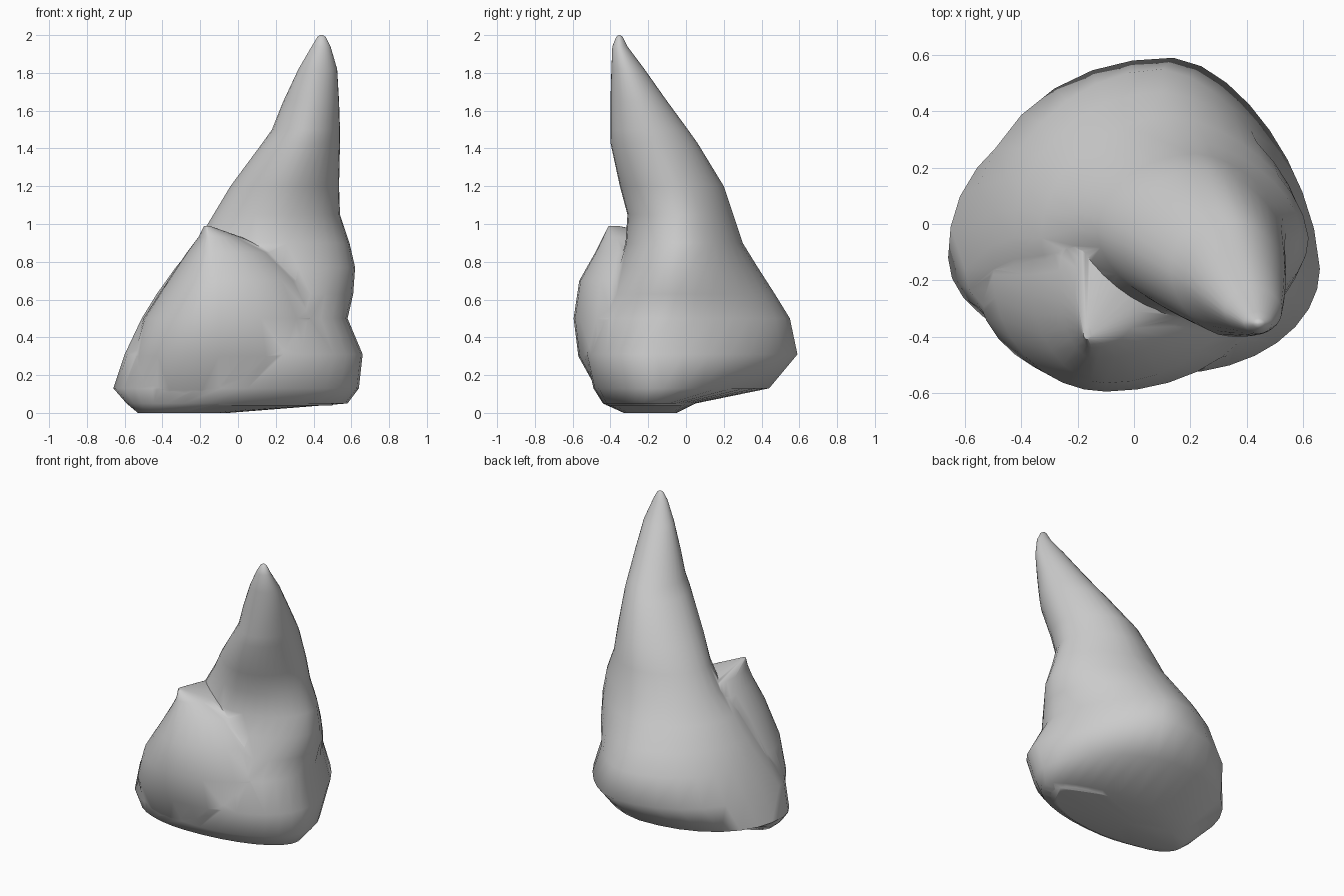
import bpy, bmesh, math

SIDES = 32


def loft(name, sections, roundness):
    """Skin a stack of lopsided superellipses: z, x0, x1, y0, y1, cx, cy.
    roundness(right, back, z) gives the exponent for each quadrant."""
    bm = bmesh.new()
    rings = []
    for z, x0, x1, y0, y1, cx, cy in sections:
        ring = []
        for i in range(SIDES):
            a = 2 * math.pi * i / SIDES
            c, s = math.cos(a), math.sin(a)
            rx = x1 - cx if c > 0 else cx - x0
            ry = y1 - cy if s > 0 else cy - y0
            n = roundness(c > 0, s > 0, z)
            k = (abs(c) ** n + abs(s) ** n) ** (-1 / n)
            ring.append(bm.verts.new((cx + rx * c * k, cy + ry * s * k, z)))
        rings.append(ring)
    for lo, hi in zip(rings, rings[1:]):
        for i in range(SIDES):
            j = (i + 1) % SIDES
            bm.faces.new((lo[i], lo[j], hi[j], hi[i]))
    bm.faces.new(rings[0][::-1])
    bm.faces.new(rings[-1])
    bmesh.ops.recalc_face_normals(bm, faces=bm.faces)
    mesh = bpy.data.meshes.new(name)
    bm.to_mesh(mesh)
    bm.free()
    obj = bpy.data.objects.new(name, mesh)
    bpy.context.collection.objects.link(obj)
    return obj


def spire_roundness(right, back, z):
    if right and back:
        return 1.65 if z < 1.3 else 1.8
    if back:
        return 2.2 if z < 0.4 else 1.95
    if not right and z > 0.8:
        return 1.75
    return 2.0


# Leaning rock spire with a wide, undercut foot
spire = loft("rock_spire", [
    (0.00, -0.53, -0.05, -0.33, -0.05, -0.30, -0.18),
    (0.05, -0.59, 0.58, -0.44, 0.05, -0.10, -0.17),
    (0.13, -0.66, 0.64, -0.49, 0.44, 0.05, -0.12),
    (0.31, -0.60, 0.66, -0.53, 0.59, 0.14, -0.16),
    (0.50, -0.51, 0.58, -0.49, 0.55, 0.10, -0.08),
    (0.63, -0.43, 0.61, -0.43, 0.47, 0.10, -0.05),
    (0.77, -0.33, 0.62, -0.36, 0.38, 0.13, -0.05),
    (0.90, -0.22, 0.59, -0.32, 0.30, 0.18, -0.02),
    (1.05, -0.13, 0.54, -0.31, 0.25, 0.22, -0.03),
    (1.20, -0.04, 0.535, -0.35, 0.20, 0.26, -0.07),
    (1.43, 0.13, 0.54, -0.40, 0.06, 0.34, -0.17),
    (1.50, 0.18, 0.54, -0.40, 0.01, 0.36, -0.20),
    (1.65, 0.24, 0.535, -0.40, -0.10, 0.39, -0.25),
    (1.82, 0.32, 0.525, -0.395, -0.22, 0.42, -0.31),
    (1.94, 0.39, 0.49, -0.39, -0.31, 0.44, -0.35),
    (1.99, 0.42, 0.465, -0.37, -0.335, 0.442, -0.352),
    (2.00, 0.435, 0.45, -0.357, -0.347, 0.442, -0.352),
], spire_roundness)

# Jutting shoulder at the front left, sloping away to the right
shoulder = loft("rock_shoulder", [
    (0.04, -0.53, 0.50, -0.42, 0.00, -0.10, -0.17),
    (0.12, -0.57, 0.57, -0.47, 0.05, -0.10, -0.18),
    (0.30, -0.56, 0.55, -0.57, 0.08, -0.10, -0.20),
    (0.50, -0.50, 0.48, -0.595, 0.10, -0.10, -0.18),
    (0.70, -0.37, 0.37, -0.565, 0.10, -0.10, -0.18),
    (0.85, -0.27, 0.20, -0.48, 0.05, -0.13, -0.22),
    (0.93, -0.21, 0.02, -0.44, -0.06, -0.15, -0.28),
    (0.99, -0.18, -0.15, -0.41, -0.36, -0.165, -0.39),
], lambda right, back, z: 2.0)

# Fuse both into one stone
union = spire.modifiers.new("fuse", 'BOOLEAN')
union.operation = 'UNION'
union.solver = 'EXACT'
union.object = shoulder
bpy.context.view_layer.objects.active = spire
spire.select_set(True)
bpy.ops.object.modifier_apply(modifier=union.name)
bpy.data.objects.remove(shoulder, do_unlink=True)

bpy.ops.object.shade_smooth_by_angle(angle=math.radians(60))
